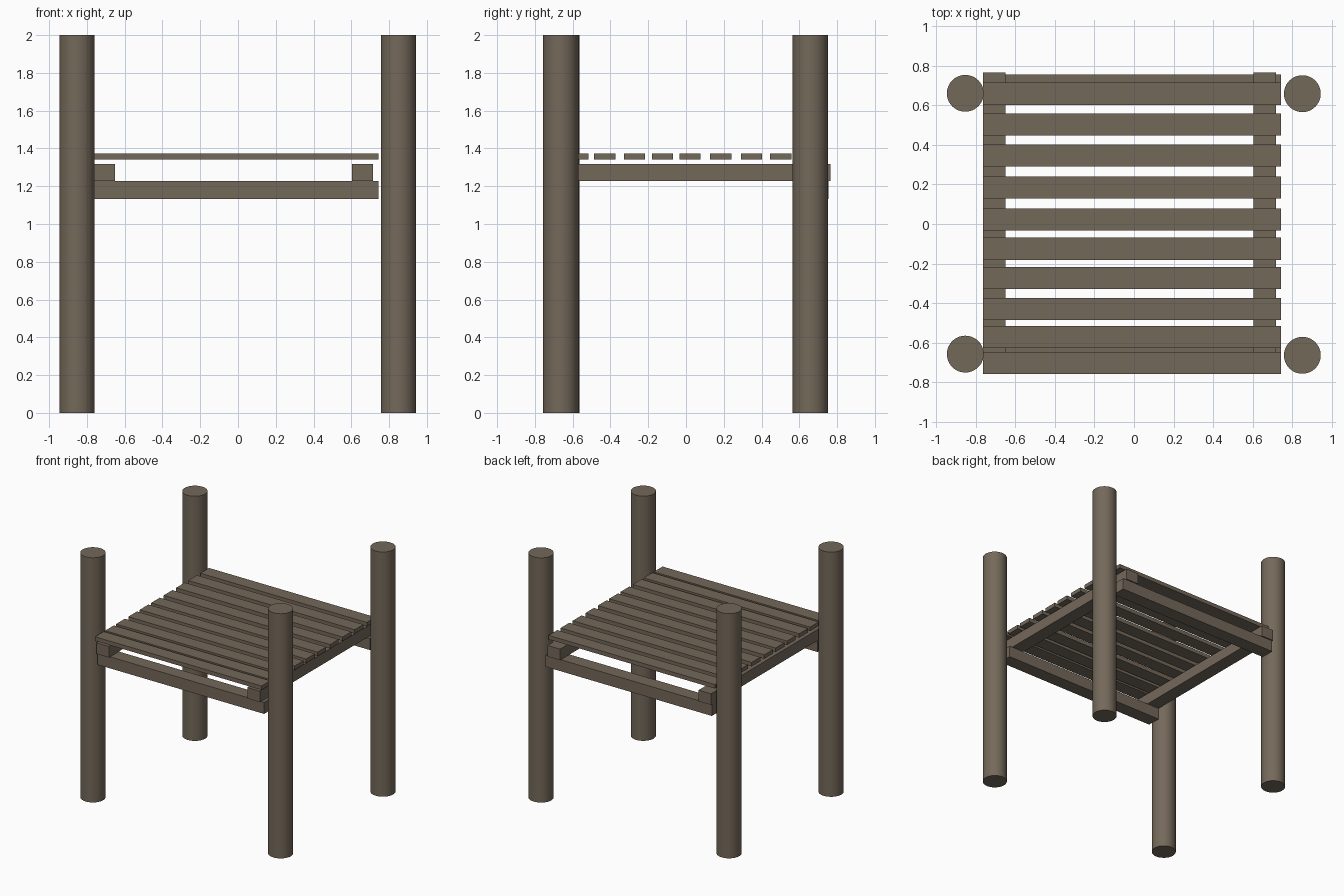
import bpy

if "Cube" in bpy.data.objects:
    bpy.data.objects.remove(bpy.data.objects["Cube"])

wood = bpy.data.materials.new("weathered wood")
wood.diffuse_color = (0.175, 0.14, 0.102, 1)
wood.use_nodes = True
wood.node_tree.nodes["Principled BSDF"].inputs["Base Color"].default_value = wood.diffuse_color


def box(name, x, y, z):
    """Box from (min, max) ranges on each axis."""
    bpy.ops.mesh.primitive_cube_add(size=1, location=[(a + b) / 2 for a, b in (x, y, z)])
    ob = bpy.context.object
    ob.name = name
    ob.scale = [b - a for a, b in (x, y, z)]
    bpy.ops.object.transform_apply(location=False, rotation=False, scale=True)
    ob.data.materials.append(wood)


# Four round corner posts
for name, x, y in (("front_left", -0.852, -0.657), ("front_right", 0.85, -0.663),
                   ("back_left", -0.852, 0.66), ("back_right", 0.85, 0.658)):
    bpy.ops.mesh.primitive_cylinder_add(vertices=48, radius=0.093, depth=2, location=(x, y, 1))
    post = bpy.context.object
    post.name = name + "_post"
    post.data.materials.append(wood)
    bpy.ops.object.shade_smooth_by_angle()

# Lower cross beams
X = (-0.762, 0.743)
box("front_beam", X, (-0.725, -0.612), (1.133, 1.227))
box("back_beam", X, (0.642, 0.755), (1.133, 1.227))

# Side rails resting on the beams
box("left_rail", (-0.762, -0.65), (-0.74, 0.765), (1.227, 1.318))
box("right_rail", (0.603, 0.716), (-0.74, 0.765), (1.227, 1.318))

# Deck slats, unevenly spaced
for i, y in enumerate((-0.702, -0.571, -0.43, -0.273, -0.125, 0.022, 0.184, 0.346, 0.502, 0.658)):
    box(f"deck_slat_{i + 1}", X, (y - 0.056, y + 0.056), (1.341, 1.374))
